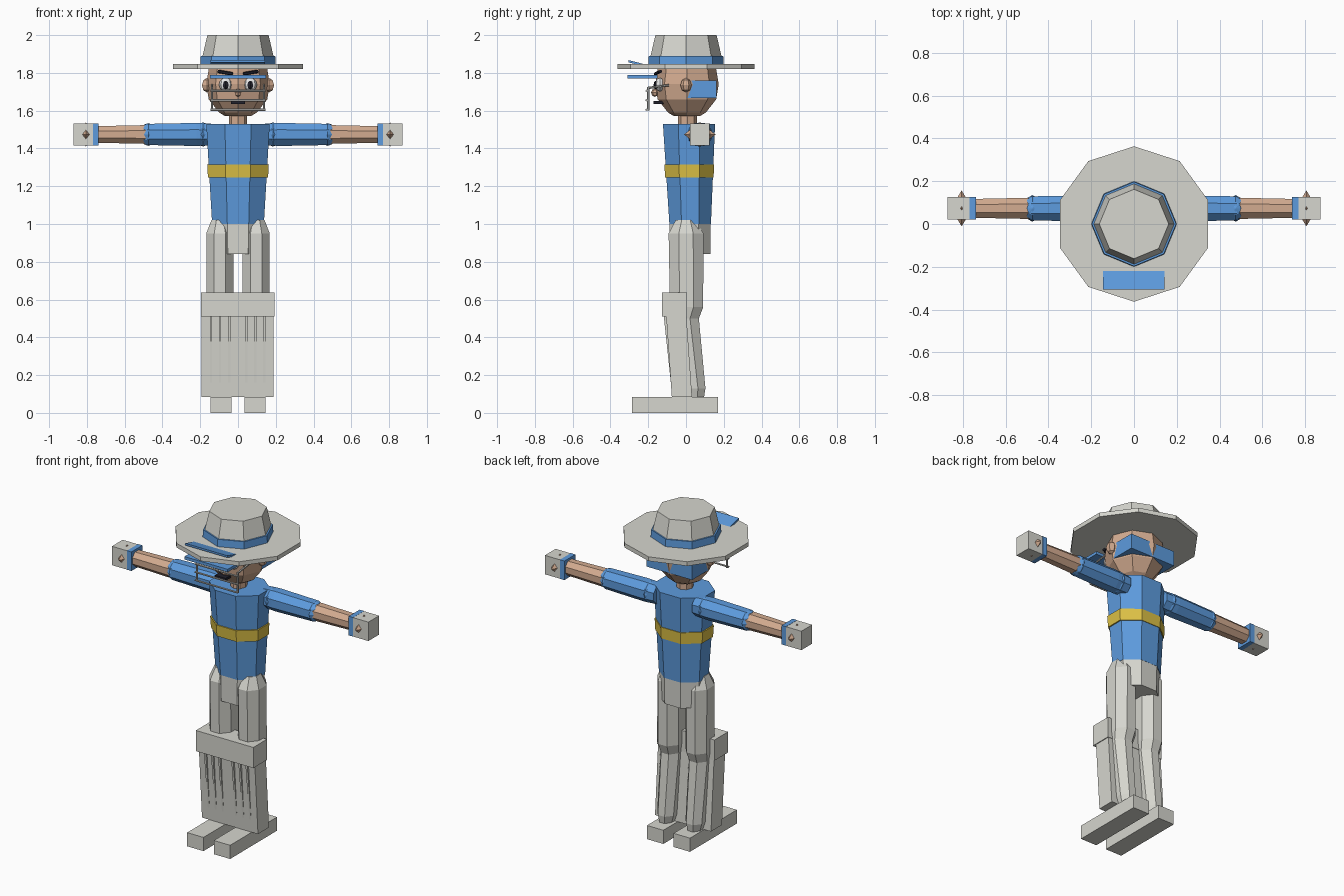
import bpy, bmesh
from math import pi, cos, sin
from mathutils import Vector, Matrix

cube = bpy.data.objects.get("Cube")
if cube:
    bpy.data.objects.remove(cube)


def material(name, rgb):
    m = bpy.data.materials.new(name)
    m.use_nodes = True
    m.diffuse_color = (*rgb, 1)
    m.node_tree.nodes["Principled BSDF"].inputs["Base Color"].default_value = (*rgb, 1)
    return m


WHITE = material("off white cloth", (0.67, 0.67, 0.62))
BLUE = material("team blue", (0.11, 0.33, 0.73))
SKIN = material("skin", (0.65, 0.41, 0.28))
YELLOW = material("yellow stripe", (0.72, 0.53, 0.06))
EYE = material("eye white", (0.85, 0.85, 0.85))
DARK = material("dark features", (0.015, 0.015, 0.025))
STEEL = material("grille grey", (0.5, 0.5, 0.48))


def finish(name, bm, mat):
    bmesh.ops.recalc_face_normals(bm, faces=bm.faces[:])
    me = bpy.data.meshes.new(name)
    bm.to_mesh(me)
    bm.free()
    me.materials.append(mat)
    ob = bpy.data.objects.new(name, me)
    bpy.context.collection.objects.link(ob)
    return ob


def loft(name, rings, mat, n=8, start=0.0, flat=False, along_x=False):
    """Rings of (height, centre a, centre b, half width a, half width b)."""
    bm = bmesh.new()
    if flat:
        start = pi / n
    grow = 1 / cos(pi / n) if flat else 1
    loops = []
    for h, ca, cb, ra, rb in rings:
        loop = []
        for i in range(n):
            t = start + 2 * pi * i / n
            a, b = ca + ra * grow * cos(t), cb + rb * grow * sin(t)
            loop.append(bm.verts.new((h, a, b) if along_x else (a, b, h)))
        loops.append(loop)
    for lo, hi in zip(loops, loops[1:]):
        for i in range(n):
            j = (i + 1) % n
            bm.faces.new((lo[i], lo[j], hi[j], hi[i]))
    bm.faces.new(loops[0])
    bm.faces.new(loops[-1])
    return finish(name, bm, mat)


def box(name, x, y, z, mat, shift=0.0):
    """Box from ranges; its lower end is moved in y by shift."""
    bm = bmesh.new()
    bmesh.ops.create_cube(bm, size=1)
    for v in bm.verts:
        low = v.co.z < 0
        v.co = [r[0] if c < 0 else r[1] for c, r in zip(v.co, (x, y, z))]
        if low:
            v.co.y += shift
    return finish(name, bm, mat)


def ball(name, centre, size, mat, u=8, v=6):
    bm = bmesh.new()
    bmesh.ops.create_uvsphere(bm, u_segments=u, v_segments=v, radius=1)
    bm.transform(Matrix.Translation(centre) @ Matrix.Diagonal((*size, 1)))
    return finish(name, bm, mat)


def rod(name, a, b, r, mat):
    a, b = Vector(a), Vector(b)
    bm = bmesh.new()
    bmesh.ops.create_cone(bm, cap_ends=True, segments=6, radius1=r, radius2=r, depth=(b - a).length)
    turn = (b - a).to_track_quat("Z", "Y").to_matrix().to_4x4()
    bm.transform(Matrix.Translation((a + b) / 2) @ turn)
    return finish(name, bm, mat)


# Hat
loft("hat_brim", [(z, 0, 0, 0.363, 0.363) for z in (1.82, 1.846)], WHITE, n=10, start=pi / 2)
loft("hat_band", [(1.84, 0, 0, 0.2, 0.2), (1.89, 0, 0, 0.197, 0.197)], BLUE)
loft("hat_crown", [(1.88, 0, 0, 0.19, 0.19), (2.0, 0, 0, 0.162, 0.162)], WHITE)

# Head and neck
loft("head", [(z, 0, 0.005, r, r) for z, r in
              ((1.572, 0.07), (1.59, 0.1), (1.66, 0.155), (1.74, 0.168), (1.82, 0.155), (1.86, 0.12))], SKIN)
loft("neck", [(z, 0, 0.008, 0.047, 0.05) for z in (1.5, 1.6)], SKIN)
ball("nose", (0, -0.165, 1.695), (0.02, 0.02, 0.022), SKIN, 6, 4)
box("mouth", (-0.036, 0.036), (-0.172, -0.12), (1.635, 1.65), DARK)

# Helmet parts
box("helmet_back", (-0.155, 0.155), (0, 0.162), (1.668, 1.76), BLUE)
box("helmet_peak", (-0.147, 0.147), (-0.31, -0.15), (1.77, 1.788), BLUE)
peak = box("upper_peak", (-0.145, 0.142), (-0.305, -0.19), (1.826, 1.838), BLUE)
for v in peak.data.vertices:
    if v.co.y < -0.25:
        v.co.z += 0.03

# Face grille
for i, z in enumerate((1.605, 1.655, 1.705)):
    rod(f"grille_bar_{i + 1}", (-0.145, -0.208, z), (0.145, -0.208, z), 0.006, STEEL)

for side, s in (("left", 1), ("right", -1)):
    # Facial features and grille posts
    ball(f"{side}_ear", (s * 0.165, 0, 1.735), (0.03, 0.03, 0.038), SKIN, 6, 4)
    ball(f"{side}_eye", (s * 0.065, -0.138, 1.738), (0.036, 0.026, 0.036), EYE)
    ball(f"{side}_pupil", (s * 0.065, -0.16, 1.735), (0.018, 0.012, 0.023), DARK, 6, 4)
    rod(f"{side}_eyebrow", (s * 0.03, -0.162, 1.795), (s * 0.105, -0.135, 1.808), 0.009, DARK)
    rod(f"{side}_grille_post", (s * 0.138, -0.2, 1.6), (s * 0.138, -0.2, 1.725), 0.006, STEEL)
    rod(f"{side}_grille_mount", (s * 0.138, -0.205, 1.72), (s * 0.138, -0.09, 1.735), 0.006, STEEL)

    # Arm
    y, z = 0.073, 1.474
    ball(f"{side}_shoulder", (s * 0.185, y, z), (0.045, 0.066, 0.064), BLUE)
    loft(f"{side}_sleeve", [(s * x, y, z, r, r) for x, r in ((0.13, 0.056), (0.22, 0.061), (0.48, 0.056))],
         BLUE, flat=True, along_x=True)
    ball(f"{side}_elbow", (s * 0.475, y, z), (0.045, 0.062, 0.06), BLUE)
    loft(f"{side}_forearm", [(s * x, y, z, r, r) for x, r in ((0.46, 0.05), (0.75, 0.044))],
         SKIN, flat=True, along_x=True)
    xs = sorted((s * 0.738, s * 0.768))
    box(f"{side}_wristband", xs, (y - 0.053, y + 0.053), (1.415, 1.532), BLUE)
    xs = sorted((s * 0.766, s * 0.871))
    box(f"{side}_glove", xs, (y - 0.052, y + 0.052), (1.415, 1.531), WHITE)
    ball(f"{side}_hand", (s * 0.805, y, z), (0.05, 0.084, 0.064), SKIN, 4, 2)
    for end in (-1, 1):
        rod(f"{side}_knuckle", (s * 0.805, y, z), (s * 0.805, y + end * 0.056, z), 0.014, SKIN)

    # Leg
    cx = s * 0.096
    rings = ((1.02, 0, 0.045, 0.055), (0.95, 0, 0.072, 0.092), (0.56, 0.003, 0.072, 0.088),
             (0.5, -0.012, 0.062, 0.08), (0.13, 0.035, 0.055, 0.068), (0.08, 0.035, 0.04, 0.06))
    loft(f"{side}_leg", [(h, cx, cy, rx, ry) for h, cy, rx, ry in rings], WHITE, flat=True)
    xs = sorted((s * 0.035, s * 0.146))
    box(f"{side}_foot", xs, (-0.285, 0.17), (0, 0.084), WHITE)

# Torso and hips: one tapering column
loft("shirt", [(1.0, 0, 0.022, 0.137, 0.11), (1.53, 0, 0.016, 0.168, 0.138)], BLUE, flat=True)
loft("shirt_stripe", [(1.245, 0, 0.018, 0.159, 0.128), (1.315, 0, 0.017, 0.163, 0.132)], YELLOW, flat=True)
loft("hips", [(0.84, 0, 0.022, 0.13, 0.107), (1.002, 0, 0.022, 0.135, 0.109)], WHITE, flat=True)

# Leg pads with ridges that sink into the slab
box("pad_top", (-0.197, 0.193), (-0.127, 0.005), (0.51, 0.637), WHITE)
box("pad_slab", (-0.192, 0.188), (-0.105, 0.002), (0.084, 0.515), WHITE, shift=0.03)
for i in range(6):
    x = -0.143 + 0.048 * i + (0.042 if i > 2 else 0)
    box(f"pad_ridge_{i + 1}", (x - 0.006, x + 0.006), (-0.118, -0.08), (0.12, 0.515), WHITE, shift=0.042)
